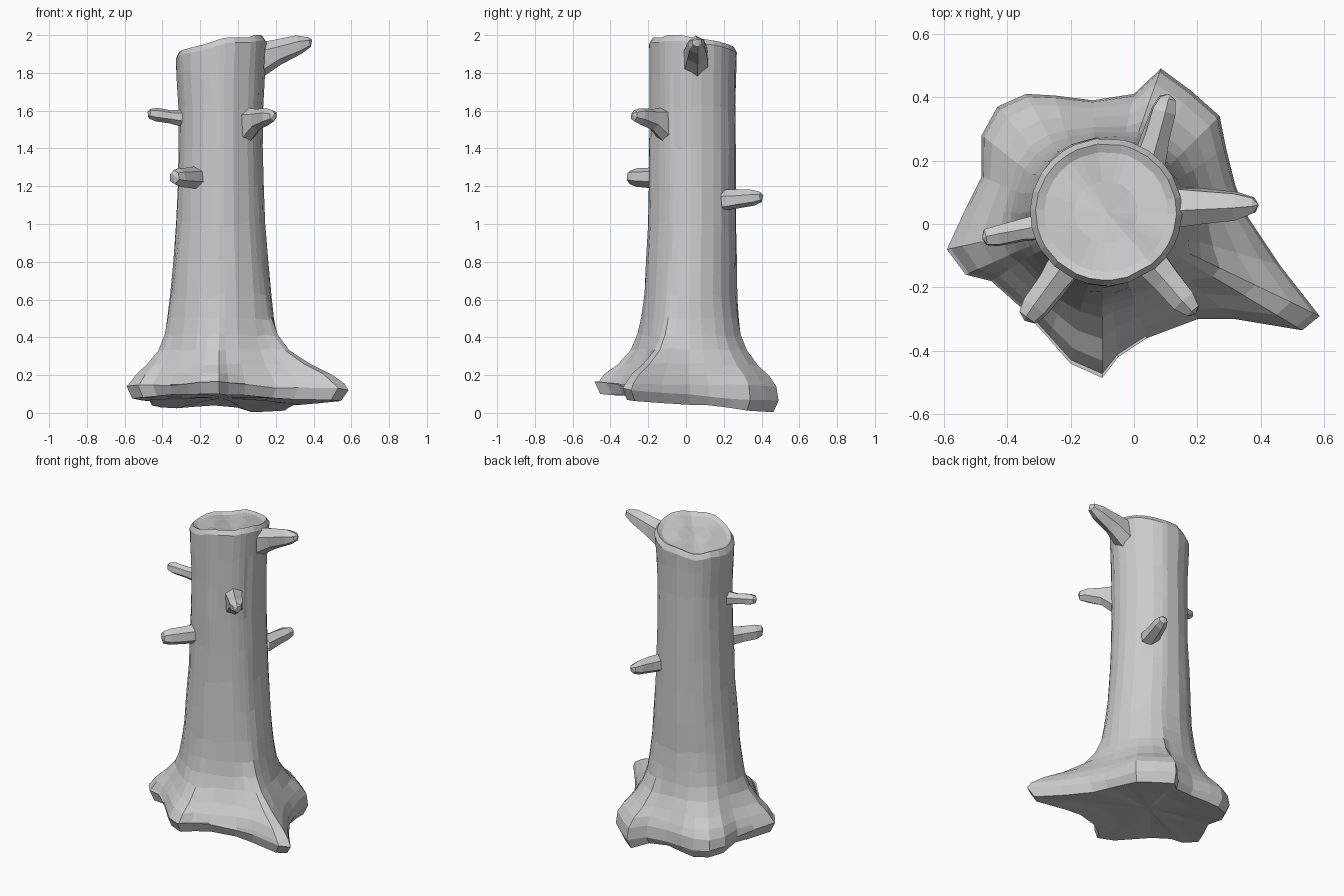
import bpy, bmesh, math, random
from mathutils import Vector

if "Cube" in bpy.data.objects:
    bpy.data.objects.remove(bpy.data.objects["Cube"])

random.seed(4)

# Outline of the root flare seen from above, counter-clockwise
RIM = [(0.585, -0.29), (0.46, -0.13), (0.36, 0.02), (0.32, 0.12), (0.29, 0.24),
       (0.27, 0.34), (0.18, 0.42), (0.085, 0.49), (0.0, 0.41), (-0.13, 0.39),
       (-0.25, 0.405), (-0.34, 0.41), (-0.43, 0.37), (-0.48, 0.28), (-0.48, 0.15),
       (-0.53, 0.05), (-0.59, -0.08), (-0.53, -0.16), (-0.45, -0.18), (-0.36, -0.26),
       (-0.27, -0.36), (-0.2, -0.44), (-0.1, -0.485), (-0.05, -0.42), (0.04, -0.36),
       (0.2, -0.30), (0.32, -0.30), (0.53, -0.335)]
C = Vector((-0.085, 0.035))
ANGLES = [math.atan2(y - C.y, x - C.x) for x, y in RIM]


def oval(a, rx, ry, cx, cy):
    return cx + rx * math.cos(a), cy + ry * math.sin(a)


def ground(x, y):
    # the underside slopes down towards the back right
    return max(0.0, 0.052 - 0.1 * y - 0.03 * x)


def top(x, y):
    # slanted, slightly wavy cut at the top
    return min(2.0, 1.955 + 0.17 * (x + 0.09) - 0.09 * (y - 0.04) + 0.008 * math.sin(25 * x + 18 * y))


def loft(bm, rings, start=None, end=None):
    rows = [[bm.verts.new(p) for p in ring] for ring in rings]
    n = len(rows[0])
    for a, b in zip(rows, rows[1:]):
        for i in range(n):
            j = (i + 1) % n
            bm.faces.new((a[i], a[j], b[j], b[i]))
    for row, p, flip in ((rows[0], start, True), (rows[-1], end, False)):
        if p is not None:
            v = bm.verts.new(p)
            for i in range(n):
                tri = (row[i], row[(i + 1) % n], v)
                bm.faces.new(tri[::-1] if flip else tri)


def finish(bm, name):
    bmesh.ops.recalc_face_normals(bm, faces=bm.faces)
    me = bpy.data.meshes.new(name)
    bm.to_mesh(me)
    bm.free()
    ob = bpy.data.objects.new(name, me)
    bpy.context.collection.objects.link(ob)


# Trunk with flared roots
rings = []
# underside, arched slightly towards the middle and between the roots
for f, lift in ((0.55, 0.015), (0.94, 0.0)):
    ring = []
    for x, y in RIM:
        px, py = C.x + (x - C.x) * f, C.y + (y - C.y) * f
        valley = max(0, 0.46 - math.hypot(x - C.x, y - C.y)) * 0.2
        ring.append((px, py, ground(px, py) + lift + valley))
    rings.append(ring)
# flare: share of the root outline, height (None = just above the underside)
for f, z in ((1.0, None), (0.95, 0.155), (0.79, 0.205), (0.53, 0.26),
             (0.27, 0.335), (0.13, 0.41), (0.05, 0.5)):
    ring = []
    for (x, y), a in zip(RIM, ANGLES):
        cx, cy = oval(a, 0.274, 0.25, -0.092, 0.026)
        px, py = cx + (x - cx) * f, cy + (y - cy) * f
        low = ground(px, py)
        # keep the back edge lower and rounder
        pz = low + 0.06 if z is None else z - max(0, 0.05 - low) * 0.3 * f
        ring.append((px, py, pz + random.uniform(-0.006, 0.006)))
    rings.append(ring)
# trunk: height, x radius, y radius, centre x, centre y
for z, rx, ry, cx, cy in ((0.62, 0.27, 0.246, -0.09, 0.025), (0.8, 0.252, 0.24, -0.092, 0.03),
                          (1.0, 0.237, 0.234, -0.092, 0.033), (1.2, 0.228, 0.23, -0.092, 0.035),
                          (1.4, 0.221, 0.23, -0.092, 0.035), (1.62, 0.222, 0.23, -0.09, 0.035),
                          (1.8, 0.232, 0.23, -0.092, 0.036)):
    ring = []
    for a in ANGLES:
        k = random.uniform(-0.003, 0.003)
        ring.append((*oval(a, rx + k, ry + k, cx, cy), z + random.uniform(-0.015, 0.015)))
    rings.append(ring)
# slanted rim and the dished cut face
for r, dz in ((0.24, -0.03), (0.222, 0.0), (0.195, -0.014), (0.1, -0.018)):
    ring = []
    for a in ANGLES:
        x, y = oval(a, r, r * 0.97, -0.088, 0.038)
        ring.append((x, y, top(x, y) + dz))
    rings.append(ring)
bm = bmesh.new()
loft(bm, rings, (C.x, C.y, 0.08), (C.x, C.y, top(*C) - 0.018))
finish(bm, "trunk")


# Broken branch stubs: tapered six-sided tubes with a blunt end
def stub(name, base, tip, r0, r1, sag):
    base, tip = Vector(base), Vector(tip)
    d = (tip - base).normalized()
    side = d.cross(Vector((0, 0, 1))).normalized()
    up = side.cross(d)
    rows = []
    for t, r, drop in ((0, r0, sag), (0.35, r0 * 0.85, sag * 0.25),
                       (0.75, (r0 + r1) * 0.5, 0), (0.94, r1, 0)):
        p = base.lerp(tip, t)
        row = []
        for i in range(6):
            a = math.tau * i / 6 + 0.4
            q = p + r * random.uniform(0.9, 1.08) * (side * math.cos(a) + up * math.sin(a))
            if math.sin(a) < -0.3:
                q.z -= drop
            row.append(q)
        rows.append(row)
    bm = bmesh.new()
    loft(bm, rows, None, tip + up * r1 * 0.3)
    finish(bm, name)


stub("top_right_branch", (0.11, 0.05, 1.885), (0.395, 0.06, 1.968), 0.075, 0.028, 0.03)
stub("front_right_branch", (0.05, -0.115, 1.555), (0.195, -0.285, 1.575), 0.058, 0.028, 0.07)
stub("front_left_branch", (-0.215, -0.13, 1.245), (-0.345, -0.305, 1.25), 0.062, 0.036, 0.0)
stub("left_branch", (-0.29, -0.01, 1.56), (-0.48, -0.045, 1.585), 0.044, 0.028, 0.0)
stub("back_branch", (0.05, 0.2, 1.125), (0.11, 0.41, 1.145), 0.058, 0.028, 0.0)
